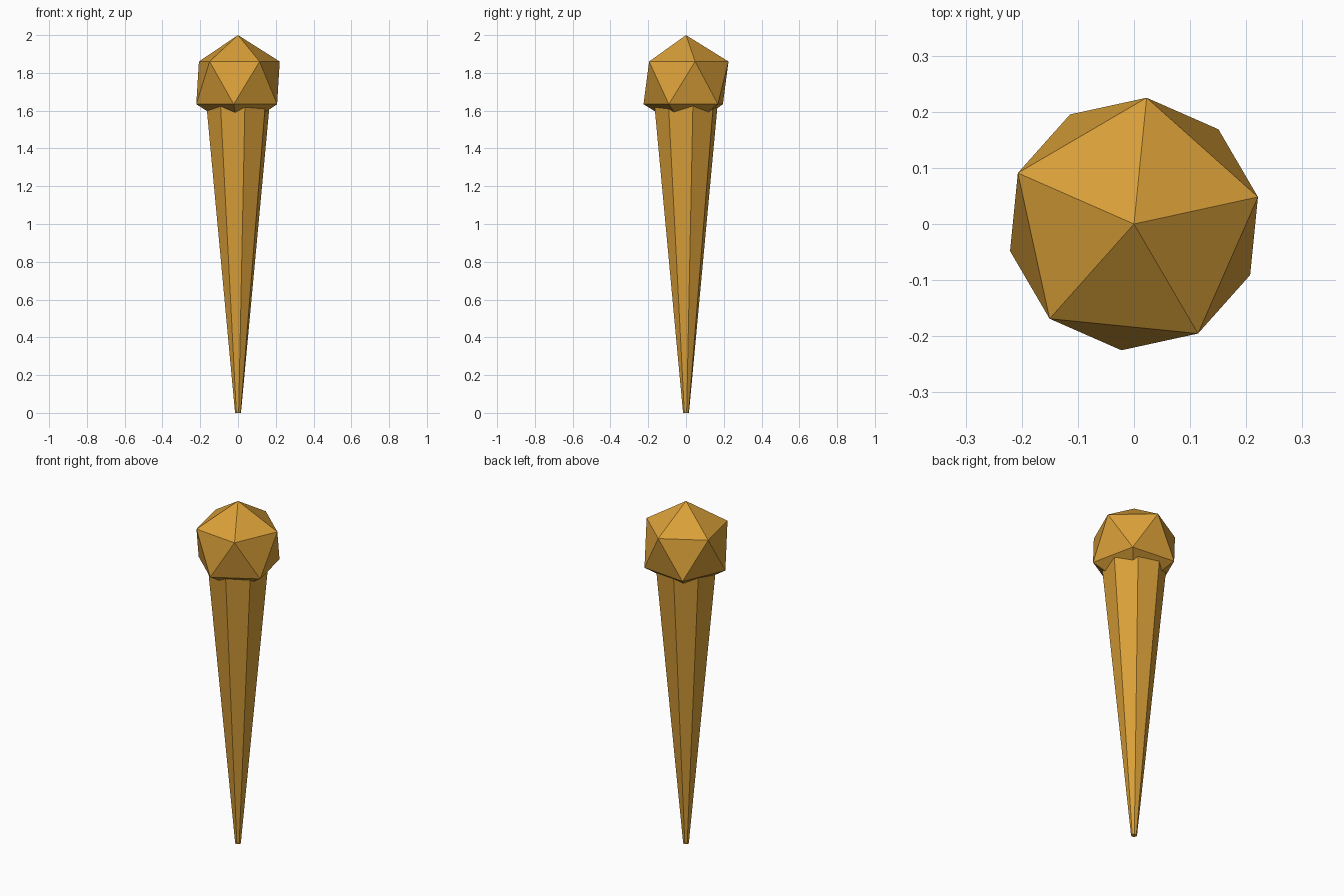
import bpy, math

if "Cube" in bpy.data.objects:
    bpy.data.objects.remove(bpy.data.objects["Cube"])

TWIST = math.radians(12.3)

gold = bpy.data.materials.new("golden_ochre")
gold.diffuse_color = (0.70, 0.35, 0.04, 1)
gold.use_nodes = True
gold.node_tree.nodes["Principled BSDF"].inputs["Base Color"].default_value = gold.diffuse_color


def build(name, verts, faces):
    mesh = bpy.data.meshes.new(name)
    mesh.from_pydata(verts, [], faces)
    mesh.materials.append(gold)
    obj = bpy.data.objects.new(name, mesh)
    bpy.context.collection.objects.link(obj)
    return obj


def ring(radius, z, sides, turn=0.0):
    step = 2 * math.pi / sides
    return [(radius * math.cos(TWIST + turn + i * step),
             radius * math.sin(TWIST + turn + i * step), z) for i in range(sides)]


# Tapered eight-sided shaft, its wide end sunk into the head
n = 8
shaft_faces = [(i, (i + 1) % n, n + (i + 1) % n, n + i) for i in range(n)]
shaft_faces += [tuple(reversed(range(n))), tuple(range(n, 2 * n))]
build("shaft", ring(0.016, 0.0, n) + ring(0.173, 1.65, n), shaft_faces)

# Icosahedron head standing on one point
R, CZ = 0.2528, 1.7472
rr, dz = R * 2 / math.sqrt(5), R / math.sqrt(5)
head_verts = ring(rr, CZ + dz, 5) + ring(rr, CZ - dz, 5, math.pi / 5)
head_verts += [(0, 0, CZ + R), (0, 0, CZ - R)]
head_faces = []
for i in range(5):
    j = (i + 1) % 5
    head_faces += [(10, i, j), (i, 5 + i, j), (j, 5 + i, 5 + j), (11, 5 + j, 5 + i)]
build("head", head_verts, head_faces)
